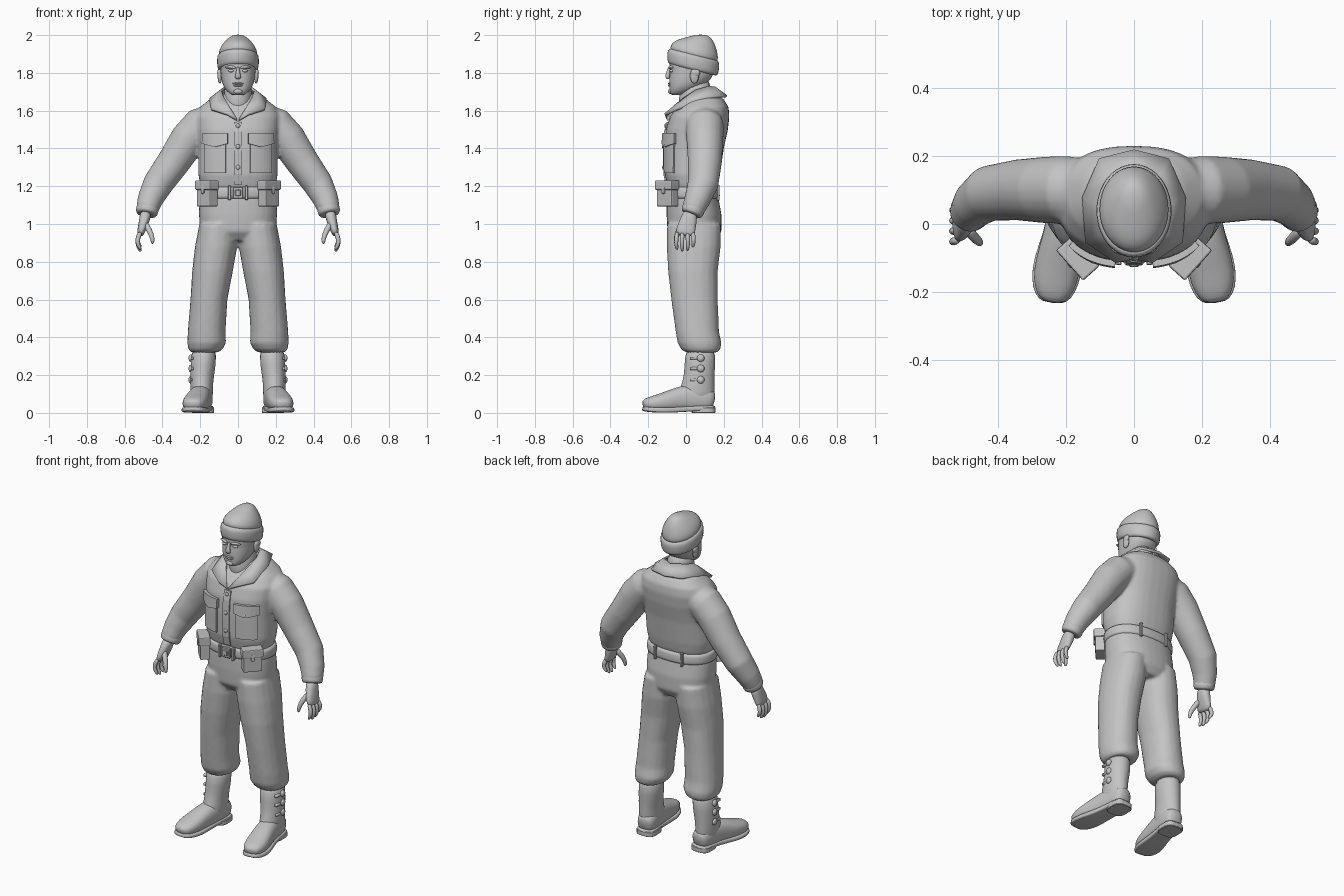
import bpy, bmesh, math
from mathutils import Vector, Matrix

if "Cube" in bpy.data.objects:
    bpy.data.objects.remove(bpy.data.objects["Cube"])

grey = bpy.data.materials.new("plain grey")
grey.use_nodes = True
COLOUR = (0.55, 0.55, 0.55, 1)
grey.diffuse_color = COLOUR
grey.node_tree.nodes["Principled BSDF"].inputs["Base Color"].default_value = COLOUR


def finish(name, bm, smooth=True, **modifiers):
    """Turn a bmesh into an object; modifiers come as TYPE=settings."""
    bmesh.ops.recalc_face_normals(bm, faces=bm.faces)
    mesh = bpy.data.meshes.new(name)
    bm.to_mesh(mesh)
    bm.free()
    if smooth:
        mesh.shade_smooth()
    mesh.materials.append(grey)
    obj = bpy.data.objects.new(name, mesh)
    bpy.context.collection.objects.link(obj)
    for kind, settings in modifiers.items():
        mod = obj.modifiers.new(kind.title(), kind)
        for key, value in settings.items():
            setattr(mod, key, value)
    return obj


def level(z, rx, front, back, x=0, tilt=0):
    """Horizontal section, given its front and back y; tilt lowers the back."""
    depth = (back - front) / 2
    return (Vector((x, (front + back) / 2, z)), Vector((rx, 0, 0)),
            Vector((0, depth, -tilt * depth)))


def along(path, side=1):
    """Sections square to a path of x, y, z, width, depth."""
    points = [Vector((side * p[0], p[1], p[2])) for p in path]
    rings = []
    for i, p in enumerate(path):
        way = (points[min(i + 1, len(path) - 1)] - points[max(i - 1, 0)]).normalized()
        guide = Vector((0, 0, 1)) if abs(way.y) > 0.8 else Vector((0, 1, 0))
        across = way.cross(guide).normalized()
        rings.append((points[i], across * p[3], across.cross(way) * p[4]))
    return rings


def loft(bm, rings, power=2.0, sides=20):
    loops = []
    for centre, u, v in rings:
        loop = []
        for k in range(sides):
            c, s = math.cos(math.tau * k / sides), math.sin(math.tau * k / sides)
            c, s = (math.copysign(abs(w) ** (2 / power), w) for w in (c, s))
            loop.append(bm.verts.new(centre + u * c + v * s))
        loops.append(loop)
    for a, b in zip(loops, loops[1:]):
        for k in range(sides):
            j = (k + 1) % sides
            bm.faces.new((a[k], a[j], b[j], b[k]))
    bm.faces.new(loops[0])
    bm.faces.new(loops[-1])


def part(name, rings, power=2.0, mirror=False, sides=20):
    bm = bmesh.new()
    loft(bm, rings, power, sides)
    mods = {"MIRROR": {}} if mirror else {}
    return finish(name, bm, SUBSURF={"levels": 1, "render_levels": 1}, **mods)


def ball(bm, place, size):
    bmesh.ops.create_uvsphere(bm, u_segments=12, v_segments=8, radius=1,
                              matrix=Matrix.LocRotScale(Vector(place), None, Vector(size)))


def box(bm, place, size, yaw=0):
    bmesh.ops.create_cube(bm, size=1, matrix=Matrix.LocRotScale(
        Vector(place), Matrix.Rotation(yaw, 3, "Z"), Vector(size)))


FUSE = {"REMESH": {"mode": "VOXEL", "voxel_size": 0.009, "use_smooth_shade": True},
        "SMOOTH": {"iterations": 7, "factor": 0.5}}

# Jacket: torso and sleeves fused
bm = bmesh.new()
loft(bm, [level(*r) for r in (
    (1.18, .19, -.09, .16), (1.21, .2, -.1, .17), (1.26, .21, -.112, .18),
    (1.4, .21, -.114, .2), (1.5, .22, -.107, .222), (1.57, .225, -.085, .23),
    (1.62, .2, -.045, .225), (1.66, .15, -.01, .2), (1.69, .09, .01, .16))], 2.4, 32)
for side in (1, -1):
    loft(bm, along([(.12, .1, 1.55, .09, .09), (.2, .1, 1.52, .098, .1),
                    (.262, .1, 1.45, .097, .098), (.34, .1, 1.33, .088, .09),
                    (.425, .09, 1.21, .08, .082), (.465, .06, 1.13, .068, .07),
                    (.484, .035, 1.07, .058, .06)], side))
jacket = finish("jacket", bm, **FUSE)

# Trousers: hips and bloused legs fused
bm = bmesh.new()
loft(bm, [level(*r) for r in (
    (.91, .13, -.06, .16), (.96, .2, -.098, .188), (1.05, .207, -.103, .188),
    (1.12, .205, -.102, .175), (1.2, .195, -.095, .162))], 2.3, 32)
for side in (1, -1):
    loft(bm, [level(z, rx, f, b, side * x) for z, rx, f, b, x in (
        (.32, .07, 0, .165, .178), (.335, .09, -.025, .182, .172),
        (.37, .103, -.045, .188, .166), (.43, .1, -.055, .175, .166),
        (.6, .098, -.078, .168, .154), (.75, .108, -.095, .168, .135),
        (.88, .112, -.102, .184, .116), (1, .1, -.1, .185, .105))], 2.2)
finish("trousers", bm, **FUSE)

# Sleeve cuffs, hands and fingers
part("cuff", along([(.472, .05, 1.1, .05, .05), (.476, .045, 1.093, .063, .064),
                    (.485, .03, 1.055, .059, .06), (.486, .028, 1.05, .05, .05)]), mirror=True)
part("palm", along([(.486, .025, 1.07, .032, .038), (.495, .014, 1.02, .028, .044),
                    (.51, -.002, .97, .023, .052), (.52, -.005, .935, .016, .05)]), 2.4, True)
bm = bmesh.new()
for i in range(4):
    y = -.046 + i * .027
    drop = (.01, 0, .004, .022)[i]
    spread = (i - 1.5) * .004
    loft(bm, along([(.515, y, .96, .014, .013), (.534, y + spread, .92, .013, .012),
                    (.53, y + spread, .88 + drop, .012, .011),
                    (.513, y, .852 + drop, .008, .008)]), sides=10)
loft(bm, along([(.495, -.01, 1.01, .018, .018), (.468, -.04, .965, .016, .016),
                (.452, -.055, .925, .013, .013), (.452, -.056, .892, .008, .008)]), sides=10)
finish("fingers", bm, MIRROR={}, SUBSURF={"levels": 1})

# Head, neck and ears
part("neck", [level(*r) for r in ((1.57, .08, -.05, .14), (1.66, .074, -.038, .13),
                                  (1.78, .074, -.025, .14))])
part("head", [level(*r) for r in (
    (1.682, .028, -.076, -.02), (1.69, .045, -.086, .01), (1.715, .072, -.088, .06),
    (1.75, .086, -.09, .12), (1.785, .092, -.088, .145), (1.815, .094, -.084, .15),
    (1.84, .095, -.092, .15), (1.9, .09, -.08, .15))], 2.3)
bm = bmesh.new()
ball(bm, (.096, .045, 1.785), (.012, .024, .042))
ball(bm, (.1, .05, 1.8), (.01, .025, .022))
finish("ear", bm, MIRROR={})

# Facial features
part("nose", along([(0, -.084, 1.835, .008, .008), (0, -.095, 1.8, .01, .011),
                    (0, -.1, 1.778, .018, .014), (0, -.09, 1.768, .014, .008)]), sides=12)
part("brow", along([(.01, -.088, 1.826, .007, .007), (.04, -.085, 1.834, .009, .009),
                    (.07, -.068, 1.828, .006, .006)]), mirror=True, sides=10)
bm = bmesh.new()
ball(bm, (.036, -.076, 1.811), (.016, .011, .008))
finish("eye", bm, MIRROR={})
bm = bmesh.new()
ball(bm, (0, -.087, 1.744), (.03, .009, .005))
ball(bm, (0, -.086, 1.733), (.025, .009, .006))
ball(bm, (0, -.082, 1.702), (.024, .013, .014))
finish("lips_and_chin", bm)

# Knitted cap with turned-up band
part("cap", [level(z, rx, f, b, 0, t) for z, rx, f, b, t in (
    (1.87, .1, -.08, .165, .25), (1.905, .106, -.088, .174, .22), (1.94, .092, -.076, .165, .15),
    (1.97, .068, -.045, .15, .08), (1.99, .045, .01, .13, 0), (2.003, .02, .05, .105, 0))])
part("cap_band", [level(z, rx, f, b, 0, .25) for z, rx, f, b in (
    (1.817, .096, -.085, .155), (1.815, .108, -.097, .169), (1.85, .113, -.102, .177),
    (1.893, .112, -.099, .18), (1.9, .1, -.08, .165))])

# Open collar with lapels
inner = [(0, .15, 1.722), (.065, .12, 1.725), (.088, .05, 1.705), (.07, -.015, 1.66), (.005, -.1, 1.55)]
outer = [(0, .215, 1.675), (.1, .19, 1.675), (.148, .08, 1.66), (.142, -.05, 1.607), (.055, -.11, 1.58)]
bm = bmesh.new()
rows = [[bm.verts.new(p) for p in row] for row in (inner, outer)]
for i in range(len(inner) - 1):
    bm.faces.new((rows[0][i], rows[0][i + 1], rows[1][i + 1], rows[1][i]))
finish("collar", bm, MIRROR={"use_clip": True}, SOLIDIFY={"thickness": .014, "offset": 0})

# Patches laid on the chest
bpy.context.view_layer.update()
chest = jacket.evaluated_get(bpy.context.evaluated_depsgraph_get())


def chest_y(x, z):
    hit, place, _, _ = chest.ray_cast(Vector((x, -1, z)), Vector((0, 1, 0)))
    return place.y if hit else -.05


def patch(name, left, right, top, bottom, lift, dip=0, mirror=True):
    bm = bmesh.new()
    cols, rows = 8, 6
    grid = []
    for r in range(rows + 1):
        for c in range(cols + 1):
            x = left + (right - left) * c / cols
            point = dip * (1 - abs(2 * c / cols - 1)) * r / rows
            z = top + (bottom - top) * r / rows - point
            grid.append(bm.verts.new((x, chest_y(x, z) - lift, z)))
    for r in range(rows):
        for c in range(cols):
            a = r * (cols + 1) + c
            bm.faces.new((grid[a], grid[a + 1], grid[a + cols + 2], grid[a + cols + 1]))
    mods = {"MIRROR": {}} if mirror else {}
    finish(name, bm, False, SOLIDIFY={"thickness": lift + .008, "offset": 0}, **mods)


patch("chest_pocket", .065, .175, 1.45, 1.27, .004)
patch("pocket_flap", .055, .185, 1.48, 1.425, .011, .018)
patch("button_placket", -.022, .022, 1.54, 1.21, .003, 0, False)
bm = bmesh.new()
for z in (1.52, 1.41, 1.3):
    ball(bm, (0, chest_y(0, z) - .008, z), (.012, .006, .012))
for side in (1, -1):
    ball(bm, (side * .12, chest_y(.12, 1.42) - .016, 1.42), (.009, .006, .009))
finish("buttons", bm)

# Belt, buckle, loops and ammunition pouches
part("belt", [level(*r) for r in ((1.132, .195, -.09, .165), (1.133, .212, -.108, .181),
                                  (1.165, .211, -.108, .179), (1.197, .21, -.108, .177),
                                  (1.198, .19, -.09, .16))], 2.3, sides=32)
bm = bmesh.new()
box(bm, (0, -.112, 1.165), (.055, .018, .062))
box(bm, (0, -.12, 1.165), (.03, .012, .035))
for side in (1, -1):
    box(bm, (side * .045, -.11, 1.165), (.018, .022, .078))
    box(bm, (side * .09, .17, 1.165), (.018, .016, .085))
finish("buckle_and_loops", bm, False, BEVEL={"width": .004})
bm = bmesh.new()
yaw = math.radians(48)
box(bm, (.163, -.098, 1.155), (.108, .056, .125), yaw)
box(bm, (.165, -.1, 1.206), (.12, .066, .05), yaw)
box(bm, (.187, -.12, 1.18), (.022, .012, .04), yaw)
finish("belt_pouch", bm, False, MIRROR={}, BEVEL={"width": .008, "segments": 2})

# Boots: shaft, foot, sole, heel and side buttons
part("boot_shaft", [level(z, rx, f, b, x) for z, rx, f, b, x in (
    (.04, .058, -.03, .15, .19), (.12, .06, -.04, .152, .192), (.17, .061, -.015, .15, .192),
    (.25, .067, -.008, .155, .184), (.36, .07, -.005, .16, .18))], mirror=True)
part("boot_foot", along([(.183, .152, .065, .035, .04), (.185, .13, .07, .056, .06),
                         (.193, .05, .08, .058, .075), (.205, -.03, .075, .06, .068),
                         (.222, -.11, .058, .068, .052), (.232, -.17, .05, .066, .042),
                         (.238, -.215, .045, .048, .032), (.24, -.228, .04, .025, .018)]),
     2.4, True)
part("boot_sole", along([(.183, .156, .026, .04, .012), (.185, .13, .026, .06, .014),
                         (.193, .05, .024, .055, .014), (.208, -.04, .018, .06, .015),
                         (.222, -.11, .014, .073, .014), (.232, -.17, .016, .071, .014),
                         (.238, -.215, .02, .054, .013), (.24, -.232, .022, .028, .01)]),
     5, True)
bm = bmesh.new()
loft(bm, [level(z, .06, .03, .157, .186) for z in (0, .03)], 3.2)
finish("boot_heel", bm, False, MIRROR={}, BEVEL={"width": .003})
bm = bmesh.new()
for z in (.29, .235, .175):
    ball(bm, (.25, .078, z), (.012, .02, .02))
    box(bm, (.243, .05, z), (.014, .06, .014))
finish("boot_buttons", bm, MIRROR={})
